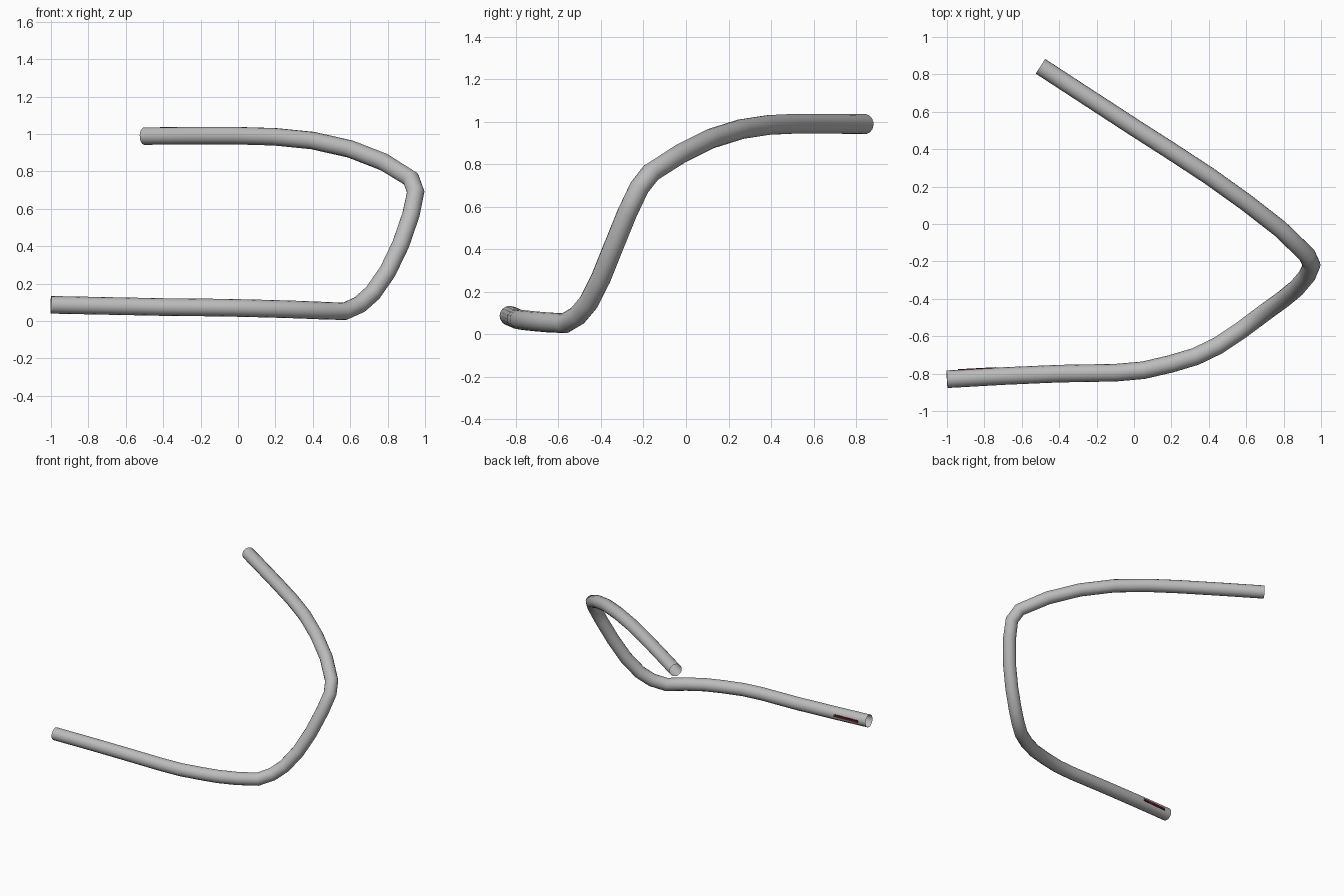
import bpy, math

if "Cube" in bpy.data.objects:
    bpy.data.objects.remove(bpy.data.objects["Cube"])

def material(name, rgb):
    m = bpy.data.materials.new(name)
    m.diffuse_color = (*rgb, 1.0)
    m.use_nodes = True
    m.node_tree.nodes["Principled BSDF"].inputs["Base Color"].default_value = m.diffuse_color
    return m

grey = material("grey_metal", (0.50, 0.50, 0.50))
dark_red = material("dark_red_mark", (0.10, 0.01, 0.01))

# Centre line of the bent tube, from the low end round to the high end
path = [
    (-1.0, -0.83, 0.087), (-0.7, -0.813, 0.081), (-0.4, -0.80, 0.075),
    (-0.1, -0.795, 0.072), (0.05, -0.782, 0.069), (0.2, -0.747, 0.065),
    (0.33, -0.708, 0.061), (0.45, -0.65, 0.056), (0.57, -0.57, 0.052),
    (0.65, -0.51, 0.088), (0.72, -0.458, 0.15), (0.80, -0.40, 0.265),
    (0.87, -0.342, 0.41), (0.925, -0.277, 0.57), (0.95, -0.22, 0.69),
    (0.925, -0.165, 0.76), (0.78, -0.025, 0.85), (0.60, 0.115, 0.92),
    (0.40, 0.258, 0.965), (0.20, 0.389, 0.985), (0.0, 0.517, 0.991),
    (-0.25, 0.68, 0.991), (-0.50, 0.843, 0.989),
]

# Open-ended tube swept along the centre line
curve = bpy.data.curves.new("bent_tube", 'CURVE')
curve.dimensions = '3D'
curve.bevel_depth = 0.047
curve.bevel_resolution = 6
curve.use_fill_caps = False
spline = curve.splines.new('POLY')
spline.points.add(len(path) - 1)
for point, co in zip(spline.points, path):
    point.co = (*co, 1.0)
tube = bpy.data.objects.new("bent_tube", curve)
bpy.context.collection.objects.link(tube)
curve.materials.append(grey)
bpy.context.view_layer.objects.active = tube
tube.select_set(True)
bpy.ops.object.convert(target='MESH')
bpy.ops.object.shade_smooth_by_angle(angle=math.radians(40))

# Small plain marking strip on the back of the low end
bpy.ops.mesh.primitive_cube_add(size=1, location=(-0.84, -0.774, 0.084),
                                rotation=(0, 0, math.radians(3)))
strip = bpy.context.object
strip.name = "marking_strip"
strip.scale = (0.20, 0.006, 0.018)
strip.data.materials.append(dark_red)
